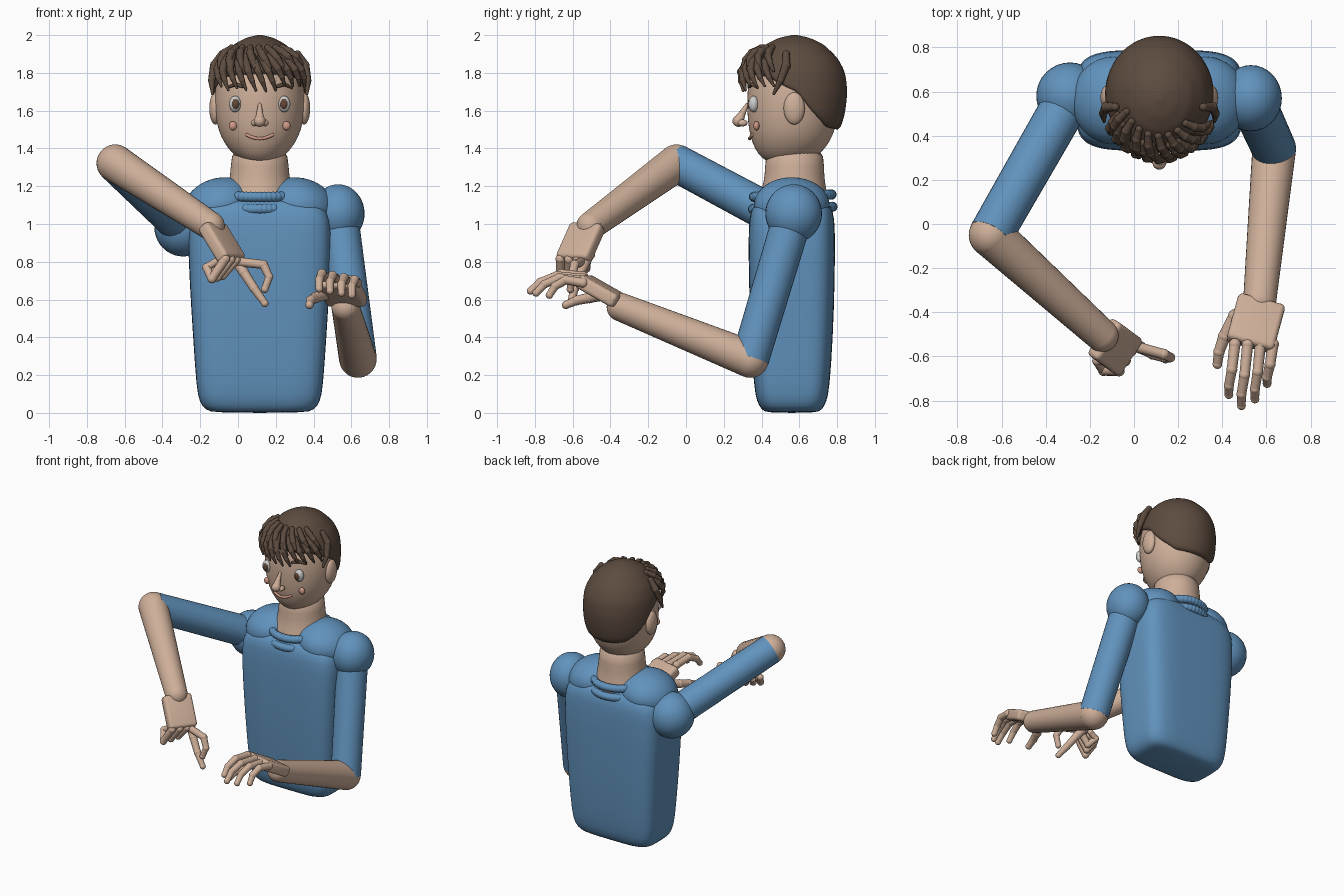
import bpy, bmesh, math, random
from mathutils import Vector, Matrix

if "Cube" in bpy.data.objects:
    bpy.data.objects.remove(bpy.data.objects["Cube"])

random.seed(4)
CX, CY = 0.115, 0.56


def material(name, rgb):
    m = bpy.data.materials.new(name)
    m.diffuse_color = (*rgb, 1)
    m.use_nodes = True
    m.node_tree.nodes["Principled BSDF"].inputs["Base Color"].default_value = m.diffuse_color
    return m


SKIN = material("skin", (0.62, 0.43, 0.32))
SHIRT = material("shirt_blue", (0.12, 0.29, 0.51))
HAIR = material("hair_brown", (0.11, 0.072, 0.05))
WHITE = material("eye_white", (0.6, 0.6, 0.6))
IRIS = material("iris_brown", (0.12, 0.06, 0.035))
PINK = material("cheek_pink", (0.62, 0.32, 0.24))


def finish(name, bm, mat, angle=50):
    bmesh.ops.recalc_face_normals(bm, faces=bm.faces)
    me = bpy.data.meshes.new(name)
    bm.to_mesh(me)
    bm.free()
    ob = bpy.data.objects.new(name, me)
    bpy.context.collection.objects.link(ob)
    me.materials.append(mat)
    bpy.ops.object.select_all(action='DESELECT')
    ob.select_set(True)
    bpy.context.view_layer.objects.active = ob
    bpy.ops.object.shade_smooth_by_angle(angle=math.radians(angle))
    return ob


def ball(name, loc, rad, mat, tilt=0):
    bm = bmesh.new()
    m = Matrix.Translation(loc) @ Matrix.Rotation(tilt, 4, 'Y') @ Matrix.Diagonal((*rad, 1))
    bmesh.ops.create_uvsphere(bm, u_segments=32, v_segments=20, radius=1, matrix=m)
    return finish(name, bm, mat)


def chain(name, pts, radii, mat, seg=16, balls=True):
    """Tapered segments with a round joint at every point."""
    bm = bmesh.new()
    pts = [Vector(p) for p in pts]
    if balls:
        for p, r in zip(pts, radii):
            bmesh.ops.create_uvsphere(bm, u_segments=seg, v_segments=seg // 2 + 2, radius=r,
                                      matrix=Matrix.Translation(p))
    for a, b, ra, rb in zip(pts, pts[1:], radii, radii[1:]):
        k = 0.93 if balls and seg < 20 else 1.0
        rot = (b - a).to_track_quat('Z', 'Y').to_matrix().to_4x4()
        bmesh.ops.create_cone(bm, cap_ends=True, segments=seg, radius1=ra * k, radius2=rb * k,
                              depth=(b - a).length, matrix=Matrix.Translation((a + b) / 2) @ rot)
    return finish(name, bm, mat)


def interp(x, table):
    for p, q in zip(table, table[1:]):
        if x <= q[0]:
            t = max(0, (x - p[0]) / (q[0] - p[0]))
            return [u + (v - u) * t for u, v in zip(p[1:], q[1:])]
    return list(table[-1][1:])


def ring_point(sec, z, a, n=2.0):
    """Point on a superellipse section (half width, front y, back y)."""
    hx, yf, yb = sec
    c, s = math.cos(a), math.sin(a)
    f = lambda v: math.copysign(abs(v) ** (2 / n), v)
    return Vector((CX + hx * f(c), (yf + yb) / 2 + (yb - yf) / 2 * f(s), z))


def skin_rings(name, rings, mat, subsurf=1):
    bm = bmesh.new()
    rows = [[bm.verts.new(p) for p in r] for r in rings]
    n = len(rows[0])
    for a, b in zip(rows, rows[1:]):
        for i in range(n):
            bm.faces.new((a[i], a[(i + 1) % n], b[(i + 1) % n], b[i]))
    bm.faces.new(rows[0])
    bm.faces.new(rows[-1])
    ob = finish(name, bm, mat)
    if subsurf:
        ob.modifiers.new("smooth", 'SUBSURF').levels = subsurf
        ob.modifiers["smooth"].render_levels = subsurf
    return ob


def loft(name, table, mat, n=2.0, count=40):
    ang = [2 * math.pi * i / count for i in range(count)]
    return skin_rings(name, [[ring_point(r[1:], r[0], a, n) for a in ang] for r in table], mat)


def palm(name, loc, d, w, size):
    """Bevelled block: size is width, length, thickness."""
    d, w = Vector(d).normalized(), Vector(w).normalized()
    w = (w - d * w.dot(d)).normalized()
    m = Matrix((w, d, w.cross(d))).transposed().to_4x4()
    bm = bmesh.new()
    bmesh.ops.create_cube(bm, size=1, matrix=Matrix.Translation(loc) @ m @ Matrix.Diagonal((*size, 1)))
    bmesh.ops.bevel(bm, geom=bm.edges[:], offset=0.022, segments=4, profile=0.5, affect='EDGES')
    return finish(name, bm, SKIN)


# Torso, yoke, neck and collar
loft("torso", [(0.0, .24, .43, .69), (.015, .29, .40, .72), (.06, .32, .375, .745), (.13, .335, .36, .76),
               (.4, .353, .343, .778), (.7, .372, .332, .788), (.98, .383, .33, .79), (1.07, .365, .34, .78),
               (1.12, .31, .37, .75), (1.14, .22, .42, .7)], SHIRT, 4.5, 48)
for s, side in ((-1, "right"), (1, "left")):
    ball(side + "_yoke", (CX + s * .205, CY, 1.1), (.195, .2, .145), SHIRT, s * .2)
loft("neck", [(1.05, .21, .36, .77), (1.15, .185, .39, .75), (1.22, .162, .412, .735),
              (1.3, .152, .42, .73), (1.42, .15, .42, .73)], SKIN)
for i, (z, r) in enumerate(((1.15, .185), (1.085, .19))):
    pts = [(CX + r * math.cos(a), .565 + (r + .02) * math.sin(a), z + .006 * math.sin(a))
           for a in [2 * math.pi * k / 48 for k in range(49)]]
    chain(f"collar_ring_{i + 1}", pts, [.027] * 49, SHIRT, 12)

# Head and ears
loft("head", [(1.318, .05, .46, .6), (1.335, .095, .42, .66), (1.37, .143, .38, .71), (1.43, .19, .35, .76),
              (1.5, .222, .331, .79), (1.6, .24, .323, .81), (1.7, .24, .323, .82), (1.8, .224, .34, .81),
              (1.88, .18, .38, .76), (1.94, .1, .46, .68)], SKIN)
for s, side in ((-1, "right"), (1, "left")):
    ball(side + "_ear", (CX + s * .235, .573, 1.612), (.032, .056, .085), SKIN)
    ball(side + "_eye", (CX + s * .13, .358, 1.635), (.032, .028, .043), WHITE)
    ball(side + "_iris", (CX + s * .128, .338, 1.635), (.02, .013, .027), IRIS)
    ball(side + "_cheek", (CX + s * .142, .373, 1.52), (.021, .016, .024), PINK)
    ball(side + "_nostril", (CX + s * .029, .3, 1.535), (.018, .026, .018), SKIN)
    chain(side + "_eyebrow", [(CX + s * .09, .335, 1.728), (CX + s * .13, .352, 1.74), (CX + s * .17, .378, 1.722)],
          [.009, .012, .007], HAIR, 10)
chain("nose", [(CX, .322, 1.63), (CX, .30, 1.59), (CX, .277, 1.545)], [.01, .018, .031], SKIN)
chain("mouth", [(CX + t * .068, .337 + .014 * t * t, 1.452 + .02 * t * t) for t in [k / 5 - 1 for k in range(11)]],
      [.009] * 11, PINK, 10)

# Hair cap: rings run from an uneven hairline up to the crown
CAP = [(1.46, .18, .4, .785), (1.52, .222, .36, .825), (1.6, .243, .335, .845), (1.7, .248, .318, .855),
       (1.8, .24, .318, .845), (1.88, .205, .35, .803), (1.95, .14, .42, .73), (1.985, .075, .49, .66),
       (2.0, .015, .56, .59)]
LINE = [(-1, 1.8), (-.6, 1.78), (-.25, 1.72), (0, 1.69), (.3, 1.58), (.7, 1.485), (1, 1.47)]


def cap_point(a, z, push=0.0):
    p = ring_point(interp(z, CAP), z, a)
    return p + (p - Vector((CX, .585, 1.68))).normalized() * push


angles = [2 * math.pi * i / 56 for i in range(56)]
rings = []
for k in range(19):
    t = math.sin(k / 18 * math.pi / 2)
    ring = []
    for a in angles:
        low = interp(math.sin(a), LINE)[0]
        ring.append(cap_point(a, low + (2.0 - low) * t))
    rings.append(ring)
skin_rings("hair_cap", rings, HAIR)

# Fringe strands sweep down and to the viewer's right
for row, (top, low, count) in enumerate(((1.93, 1.79, 8), (1.885, 1.715, 11))):
    for i in range(count):
        a0 = math.radians(-158 + 116 * i / (count - 1))
        tip = low + random.uniform(-.015, .02)
        pts = [cap_point(a0 + .3 * t, top + (tip - top) * t, .004 + .026 * math.sin(2.6 * t))
               for t in (0, .25, .5, .75, 1)]
        chain(f"fringe_strand_{row + 1}_{i + 1}", pts, [.018, .022, .021, .016, .007], HAIR, 10)
for s, side in ((-1, "right"), (1, "left")):
    chain(side + "_side_lock", [(CX + s * .2, .53, 1.9), (CX + s * .24, .53, 1.84),
                                (CX + s * .255, .5, 1.76), (CX + s * .25, .465, 1.69)],
          [.02, .025, .02, .008], HAIR, 10)

# Arms: shoulder, elbow, wrist
ARMS = {"left": ((.53, .57, 1.055), (.14, .15, .155), (.635, .34, .285), (.57, -.345, .56)),
        "right": ((-.29, .58, .985), (.153, .152, .157), (-.65, -.05, 1.322), (-.145, -.505, .99))}
for side, (sh, rad, el, wr) in ARMS.items():
    ball(side + "_shoulder", sh, rad, SHIRT)
    chain(side + "_upper_arm", [sh, el], [.105, .1], SHIRT, 32, False)
    chain(side + "_forearm", [el, wr], [.099, .075], SKIN, 32)

# Left hand, held flat with the fingers forward
palm("left_palm", (.552, -.45, .645), (-.06, -.22, .125), (.98, 0, -.14), (.22, .24, .075))
for i, (x0, x1, tip) in enumerate(((.457, .43, -.785), (.515, .487, -.835), (.573, .548, -.805), (.63, .603, -.735))):
    z, y0 = .722 - .011 * i, -.545
    g = tip - y0
    chain(f"left_finger_{i + 1}", [(x0, y0, z), (x0 + (x1 - x0) * .5, y0 + g * .48, z + .015),
                                   (x1, y0 + g * .78, z - .018), (x1, tip + .012, z - .065)],
          [.027, .025, .023, .02], SKIN)
chain("left_thumb", [(.46, -.42, .63), (.41, -.51, .61), (.385, -.58, .595), (.378, -.635, .572)],
      [.035, .03, .026, .022], SKIN)

# Right hand, hanging down with two fingers reaching out and the rest curled
palm("right_palm", (-.085, -.558, .9), (.115, -.085, -.19), (.53, .85, 0), (.2, .23, .075))
for i in range(3):
    b = Vector((-.068, -.665, .815)) + Vector((.028, .046, -.003)) * i
    chain(f"right_curled_finger_{i + 1}",
          [b, b + Vector((-.07, .0, -.105 + .012 * i)), b + Vector((-.1, .045, -.045)), b + Vector((-.05, .05, -.015))],
          [.026, .024, .022, .02], SKIN)
chain("right_index_finger", [(.005, -.555, .8), (.135, -.59, .785), (.165, -.605, .72), (.142, -.612, .655)],
      [.026, .025, .022, .02], SKIN)
chain("right_thumb", [(-.035, -.515, .84), (.03, -.56, .745), (.085, -.59, .66), (.142, -.61, .58)],
      [.034, .028, .025, .02], SKIN)
